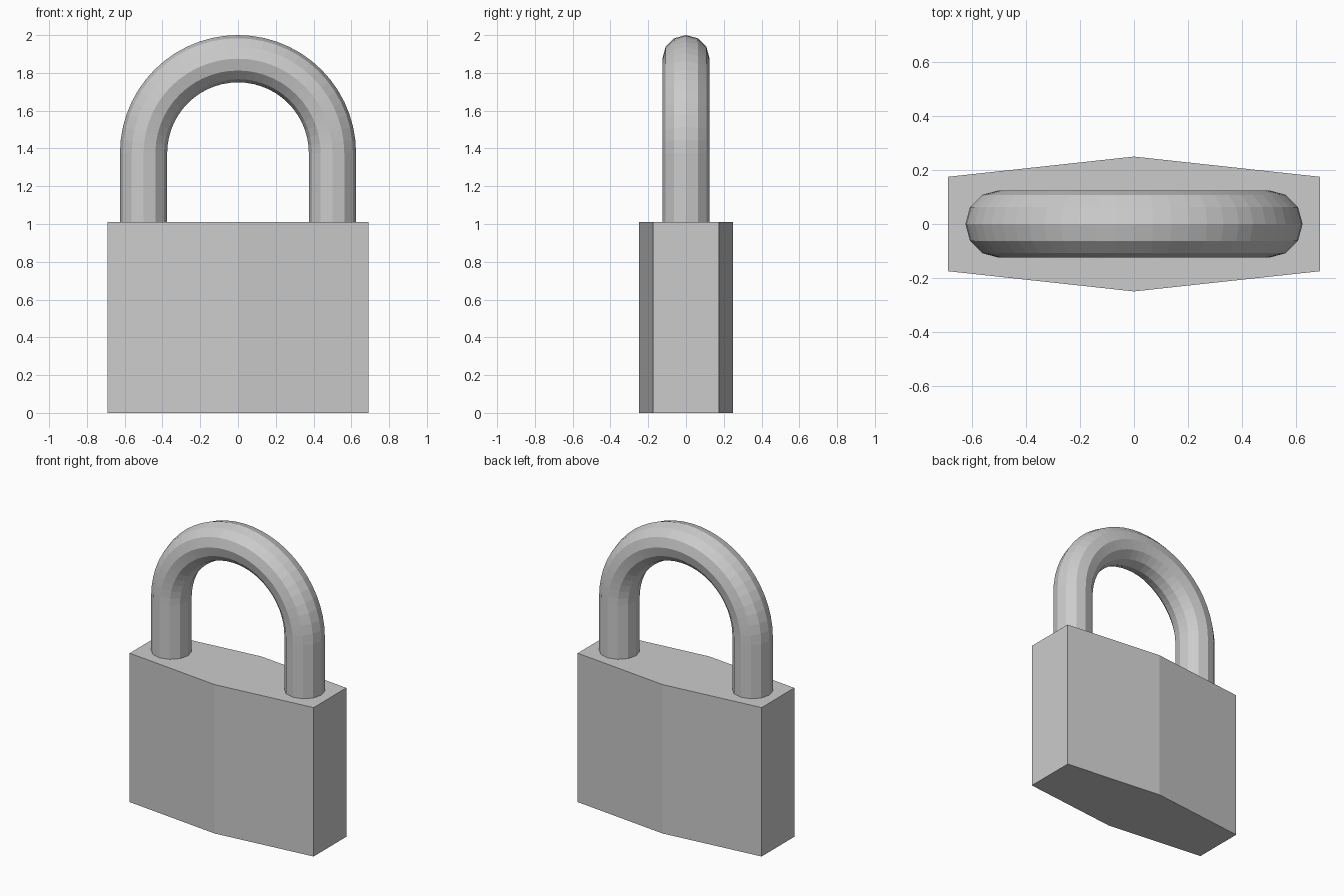
import bpy, bmesh
from math import sin, cos, pi

if "Cube" in bpy.data.objects:
    bpy.data.objects.remove(bpy.data.objects["Cube"])


def finish(name, bm):
    bmesh.ops.recalc_face_normals(bm, faces=bm.faces)
    mesh = bpy.data.meshes.new(name)
    bm.to_mesh(mesh)
    bm.free()
    obj = bpy.data.objects.new(name, mesh)
    bpy.context.collection.objects.link(obj)
    return obj


# Body: six-sided profile extruded upward
bm = bmesh.new()
profile = [(-0.69, -0.175), (0, -0.25), (0.69, -0.175),
           (0.69, 0.175), (0, 0.25), (-0.69, 0.175)]
base = bm.faces.new([bm.verts.new((x, y, 0)) for x, y in profile])
ext = bmesh.ops.extrude_face_region(bm, geom=[base], use_keep_orig=True)
top = [v for v in ext["geom"] if isinstance(v, bmesh.types.BMVert)]
bmesh.ops.translate(bm, verts=top, vec=(0, 0, 1.01))
finish("body", bm)

# Shackle: 12-sided tube swept along leg, half circle, leg
R, TUBE, SIDES, STEPS, ARC_Z, LEG_Z = 0.5, 0.125, 12, 28, 1.375, 1.0
path = [(0, LEG_Z)] + [(pi * i / STEPS, ARC_Z) for i in range(STEPS + 1)] + [(pi, LEG_Z)]
bm = bmesh.new()
rings = []
for angle, z in path:
    ring = []
    for j in range(SIDES):
        t = 2 * pi * j / SIDES
        r = R + TUBE * cos(t)
        ring.append(bm.verts.new((r * cos(angle), TUBE * sin(t), z + r * sin(angle))))
    rings.append(ring)
for a, b in zip(rings, rings[1:]):
    for j in range(SIDES):
        k = (j + 1) % SIDES
        bm.faces.new((a[j], a[k], b[k], b[j]))
bm.faces.new(rings[0])
bm.faces.new(rings[-1])
finish("shackle", bm)
